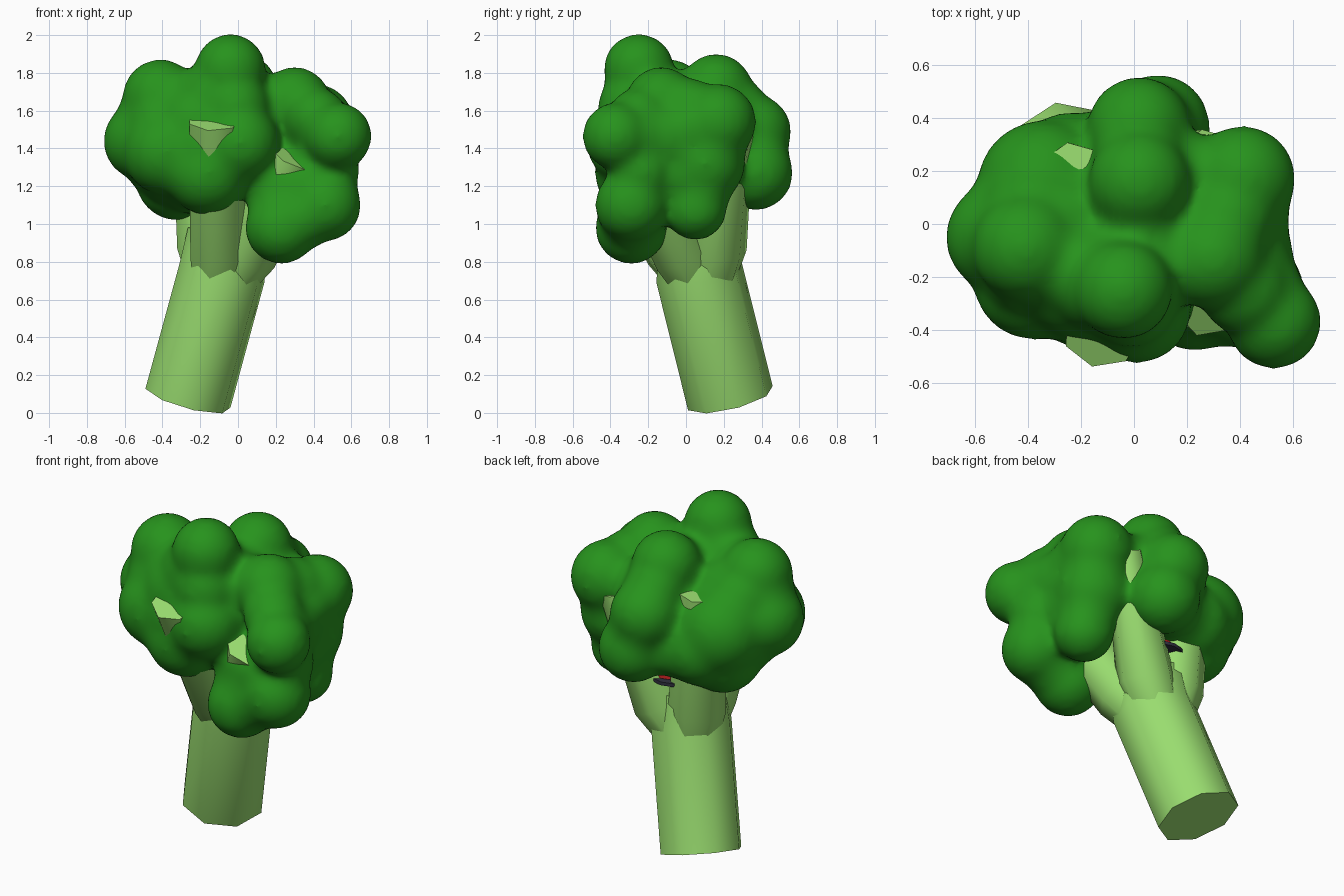
import bpy, bmesh, math
from mathutils import Vector

if "Cube" in bpy.data.objects:
    bpy.data.objects.remove(bpy.data.objects["Cube"])


def material(name, rgb):
    m = bpy.data.materials.new(name)
    m.diffuse_color = (*rgb, 1)
    m.use_nodes = True
    m.node_tree.nodes["Principled BSDF"].inputs["Base Color"].default_value = m.diffuse_color
    return m


DARK_GREEN = material("floret_green", (0.02, 0.29, 0.012))
PALE_GREEN = material("stalk_green", (0.32, 0.72, 0.16))
RED = material("red", (0.7, 0.02, 0.02))
DARK = material("dark", (0.03, 0.03, 0.05))


def finish(name, bm, mat):
    bmesh.ops.recalc_face_normals(bm, faces=bm.faces)
    me = bpy.data.meshes.new(name)
    bm.to_mesh(me)
    bm.free()
    ob = bpy.data.objects.new(name, me)
    bpy.context.collection.objects.link(ob)
    me.materials.append(mat)
    bpy.context.view_layer.objects.active = ob
    bpy.ops.object.select_all(action='DESELECT')
    ob.select_set(True)
    return ob


def tube(name, points, radii, sides, mat, turn=0.0):
    """Faceted stem along a few points, with flat ends."""
    pts = [Vector(p) for p in points]
    bm = bmesh.new()
    rings = []
    for k, (c, r) in enumerate(zip(pts, radii)):
        d = (pts[min(k + 1, len(pts) - 1)] - pts[max(k - 1, 0)]).normalized()
        u = d.cross(Vector((0, 1, 0))).normalized()
        v = d.cross(u)
        rings.append([bm.verts.new(c + r * (u * math.cos(t) + v * math.sin(t)))
                      for t in (turn + i * math.tau / sides for i in range(sides))])
    for lo, hi in zip(rings, rings[1:]):
        for i in range(sides):
            j = (i + 1) % sides
            bm.faces.new((lo[i], lo[j], hi[j], hi[i]))
    bm.faces.new(rings[0])
    bm.faces.new(rings[-1])
    ob = finish(name, bm, mat)
    bpy.ops.object.shade_smooth_by_angle(angle=math.radians(60))
    return ob


def add_ball(bm, c, r):
    new = bmesh.ops.create_icosphere(bm, subdivisions=3, radius=r)["verts"]
    bmesh.ops.translate(bm, verts=new, vec=c)


def florets(name, clumps):
    """Balls, bridged to close neighbours in their clump, fused softly."""
    bm = bmesh.new()
    for balls in clumps:
        for i, (*c, r) in enumerate(balls):
            add_ball(bm, Vector(c), r * 1.03)
            for *c2, r2 in balls[:i]:
                if 0.1 < (Vector(c) - Vector(c2)).length < 0.43:
                    add_ball(bm, (Vector(c) + Vector(c2)) / 2, (r + r2) * 0.47)
    ob = finish(name, bm, DARK_GREEN)
    rm = ob.modifiers.new("fuse", 'REMESH')
    rm.mode = 'VOXEL'
    rm.voxel_size = 0.022
    rm.use_smooth_shade = True
    sm = ob.modifiers.new("soften", 'SMOOTH')
    sm.factor = 0.5
    sm.iterations = 24
    return ob


# main stalk, leaning, with its cut end on the ground
tube("stalk", [(-0.265, 0.235, 0.078), (-0.085, 0.07, 0.74), (-0.06, 0.06, 0.96)],
     [0.235, 0.235, 0.21], 8, PALE_GREEN, 0.2)

# branches whose flat ends poke through the florets
ROOT = (-0.13, 0.11, 0.58)
for name, mid, end, r in (
        ("branch_front", (-0.10, -0.06, 0.86), (-0.12, -0.41, 1.56), 0.15),
        ("branch_right", (0.05, -0.03, 0.85), (0.30, -0.29, 1.37), 0.15),
        ("branch_back_right", (0.05, 0.16, 0.87), (0.28, 0.25, 1.53), 0.11),
        ("branch_back_left", (-0.17, 0.14, 0.88), (-0.23, 0.18, 1.62), 0.13)):
    tube(name, [ROOT, mid, end], [0.11, 0.165, r], 7, PALE_GREEN, 0.4)

# the bumpy green head
LEFT = [
    (-0.41, -0.09, 1.67, 0.20), (-0.50, -0.05, 1.44, 0.21), (-0.38, -0.21, 1.38, 0.225),
    (0.01, -0.32, 1.43, 0.205), (-0.16, -0.26, 1.27, 0.22), (-0.04, -0.25, 1.82, 0.185),
    (-0.20, -0.18, 1.52, 0.25), (-0.34, 0.14, 1.40, 0.25), (-0.32, 0.10, 1.24, 0.22),
    (-0.24, 0.20, 1.30, 0.22), (-0.04, -0.25, 1.62, 0.19), (-0.13, 0.10, 1.46, 0.19)]
RIGHT = [
    (0.30, -0.13, 1.64, 0.19), (0.53, -0.37, 1.465, 0.177), (0.41, 0.17, 1.54, 0.20),
    (0.38, 0.10, 1.32, 0.21), (0.40, -0.12, 1.45, 0.20), (0.40, 0.05, 1.08, 0.165),
    (0.36, -0.08, 1.22, 0.18)]
LOW = [
    (0.23, -0.29, 0.98, 0.19), (0.46, -0.29, 1.10, 0.19), (0.36, -0.25, 1.19, 0.18),
    (0.47, -0.24, 1.28, 0.17), (0.22, -0.22, 1.20, 0.18)]
BACK = [
    (0.02, 0.16, 1.71, 0.19), (0.02, 0.36, 1.49, 0.195), (0.09, 0.37, 1.27, 0.195),
    (0.05, 0.22, 1.50, 0.19)]
MIDDLE = [
    (0.11, -0.13, 1.60, 0.19), (0.02, 0.00, 1.62, 0.19), (0.20, 0.17, 1.53, 0.17),
    (-0.12, 0.25, 1.29, 0.18)]
florets("florets", [LEFT, RIGHT, LOW, BACK, MIDDLE])

# small coloured pieces hidden in the fork
tube("fork_inlay", [(-0.02, 0.12, 1.07), (-0.02, 0.12, 1.09)], [0.15, 0.15], 12, RED)
tube("fork_inlay_base", [(-0.04, 0.16, 1.045), (-0.04, 0.16, 1.065)], [0.14, 0.14], 12, DARK)
